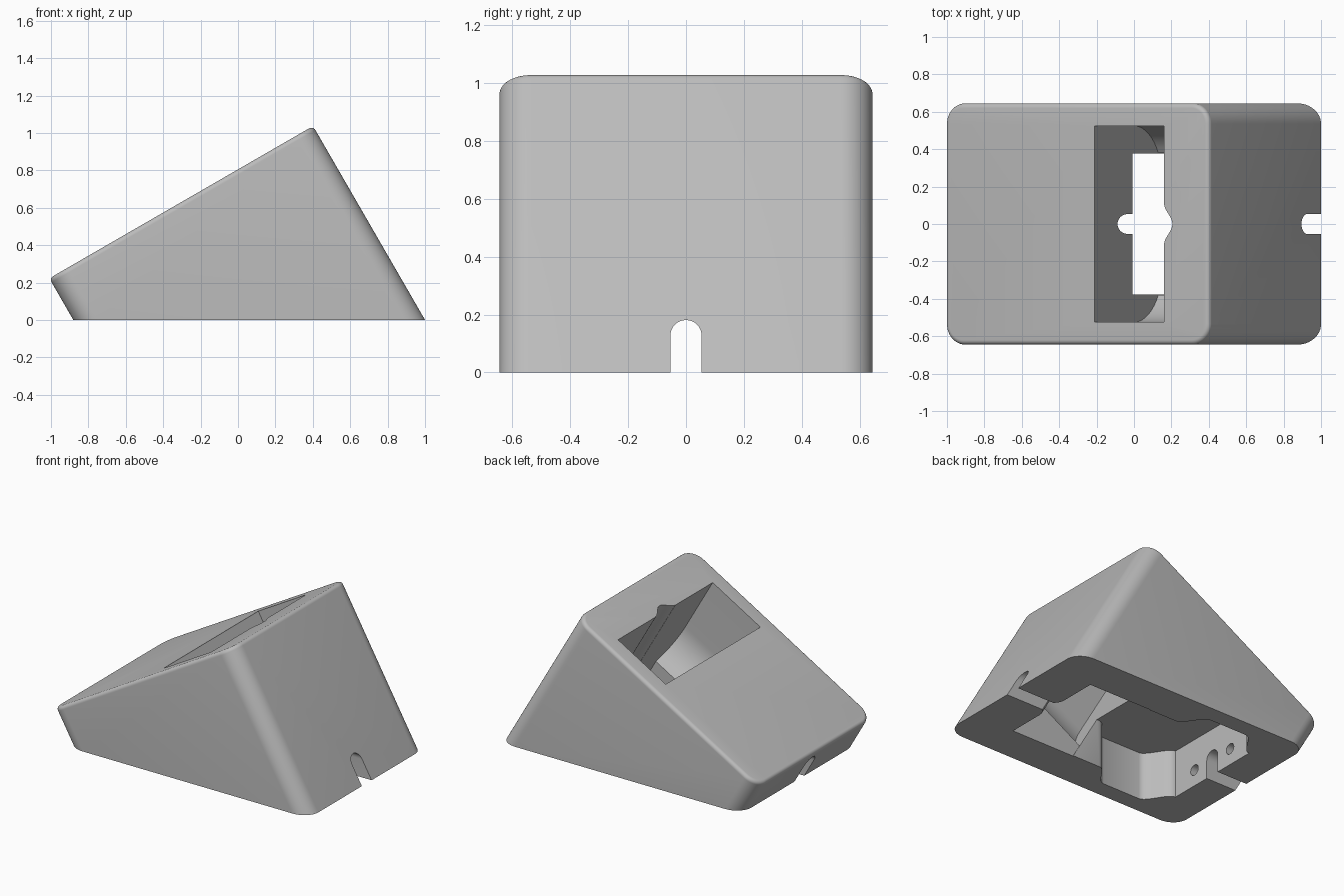
import bpy, bmesh
from math import sin, cos, pi, radians, sqrt
from mathutils import Matrix, Vector

if "Cube" in bpy.data.objects:
    bpy.data.objects.remove(bpy.data.objects["Cube"])

# Frame of the sloping top face: local x runs up the slope, local z is its normal
TILT = Matrix.Translation((0, 0, 0.805)) @ Matrix.Rotation(radians(-30), 4, 'Y')
FLAT = Matrix.Identity(4)

grey = bpy.data.materials.new("plain_grey")
grey.use_nodes = True
grey.diffuse_color = (0.5, 0.5, 0.5, 1)
grey.node_tree.nodes["Principled BSDF"].inputs["Base Color"].default_value = (0.5, 0.5, 0.5, 1)


def loft(name, rings, matrix=FLAT, floor=False):
    """Closed solid through rings of equal point count."""
    bm = bmesh.new()
    loops = [[bm.verts.new(matrix @ Vector(p)) for p in ring] for ring in rings]
    for a, b in zip(loops, loops[1:]):
        for i in range(len(a)):
            j = (i + 1) % len(a)
            bm.faces.new((a[i], a[j], b[j], b[i]))
    bm.faces.new(loops[0])
    bm.faces.new(loops[-1])
    if floor:
        geom = bm.verts[:] + bm.edges[:] + bm.faces[:]
        bmesh.ops.bisect_plane(bm, geom=geom, plane_co=(0, 0, 0), plane_no=(0, 0, -1), clear_outer=True)
        bmesh.ops.holes_fill(bm, edges=[e for e in bm.edges if e.is_boundary])
    bmesh.ops.recalc_face_normals(bm, faces=bm.faces)
    mesh = bpy.data.meshes.new(name)
    bm.to_mesh(mesh)
    bm.free()
    mesh.materials.append(grey)
    obj = bpy.data.objects.new(name, mesh)
    bpy.context.collection.objects.link(obj)
    return obj


def mirror_y(half):
    """Complete a half outline of (a, y) points with its mirror image."""
    return half + [(a, -y) for a, y in reversed(half)]


def rounded_rect(x0, x1, y, r, inset, z):
    pts = []
    for k, (cx, cy) in enumerate([(x1 - r, y - r), (x0 + r, y - r), (x0 + r, r - y), (x1 - r, r - y)]):
        for i in range(13):
            t = (k + i / 12) * pi / 2
            pts.append((cx + (r - inset) * cos(t), cy + (r - inset) * sin(t), z))
    return pts


# Wedge body: tilted rounded box with a softened top edge, cut level at the base
EDGE = 0.025
levels = [(-1.8, 0)] + [(EDGE * (sin(t) - 1), EDGE * (1 - cos(t))) for t in (i * pi / 12 for i in range(7))]
body = loft("wedge_body", [rounded_rect(-1.165, 0.4635, 0.645, 0.11, d, z) for z, d in levels], TILT, True)

cutters = []

# Sloping shaft, narrowing through curved shoulders
U0, U1 = -0.2425, 0.185
R = 0.306
half = [(0.2, 0.525), (-0.42, 0.525)]
half += [(-0.42 - t, 0.525 - R + sqrt(R * R - t * t)) for t in (0.26 * i / 12 for i in range(1, 13))]
half.append((-1.3, 0.38))
shaft = mirror_y(half)
cutters.append(loft("shaft_cutter", [[(u, y, z) for z, y in shaft] for u in (U0, U1)], TILT))

# Soft groove down the upper wall of the shaft
ys = [0.11 - 0.22 * i / 24 for i in range(25)]
groove = [(U1 - 0.03, 0.11)] + [(U1 + 0.001 + 0.051 * (0.5 + 0.5 * cos(pi * y / 0.11)), y) for y in ys]
groove.append((U1 - 0.03, -0.11))
cutters.append(loft("groove_cutter", [[(u, y, z) for u, y in groove] for z in (-1.25, 0.1)], TILT))


# Underside chamber with S-curved necks and corners
def s_curve(a, b, n=10):
    return [(a[0] + (b[0] - a[0]) * i / n,
             a[1] + (b[1] - a[1]) * (0.5 - 0.5 * cos(pi * i / n))) for i in range(n + 1)]


half = [(0.28, 0.376)] + s_curve((-0.03, 0.376), (-0.19, 0.525))
half += s_curve((-0.48, 0.525), (-0.645, 0.36))
chamber = mirror_y(half)
cutters.append(loft("chamber_cutter", [[(x, y, z) for x, y in chamber] for z in (-0.1, 0.335)]))

# Round-ended notch through the chamber ceiling
notch = [(0.05, 0.053)] + [(-0.035 - 0.053 * sin(t), 0.053 * cos(t)) for t in (i * pi / 16 for i in range(17))]
notch.append((0.05, -0.053))
cutters.append(loft("notch_cutter", [[(x, y, z) for x, y in notch] for z in (0.1, 0.5)]))

# Arched cable channel along the base
W = 0.054
arch = [(W, -0.1)] + [(W * cos(t), 0.127 + W * sin(t)) for t in (i * pi / 16 for i in range(17))] + [(-W, -0.1)]
cutters.append(loft("channel_cutter", [[(x, y, z) for y, z in arch] for x in (-1.3, 1.3)]))

# Screw holes in the low end wall
for side in (-1, 1):
    circle = [(side * 0.175 + 0.037 * cos(t), 0.115 + 0.037 * sin(t)) for t in (i * pi / 12 for i in range(24))]
    cutters.append(loft("screw_hole_cutter", [[(x, y, z) for y, z in circle] for x in (-0.78, -0.6)]))

# Carve and clean up
bpy.context.view_layer.objects.active = body
for cutter in cutters:
    mod = body.modifiers.new("carve", 'BOOLEAN')
    mod.operation = 'DIFFERENCE'
    mod.solver = 'EXACT'
    mod.object = cutter
    bpy.ops.object.modifier_apply(modifier=mod.name)
    bpy.data.objects.remove(cutter)

bpy.ops.object.select_all(action='DESELECT')
body.select_set(True)
bpy.ops.object.shade_smooth_by_angle(angle=radians(30))
